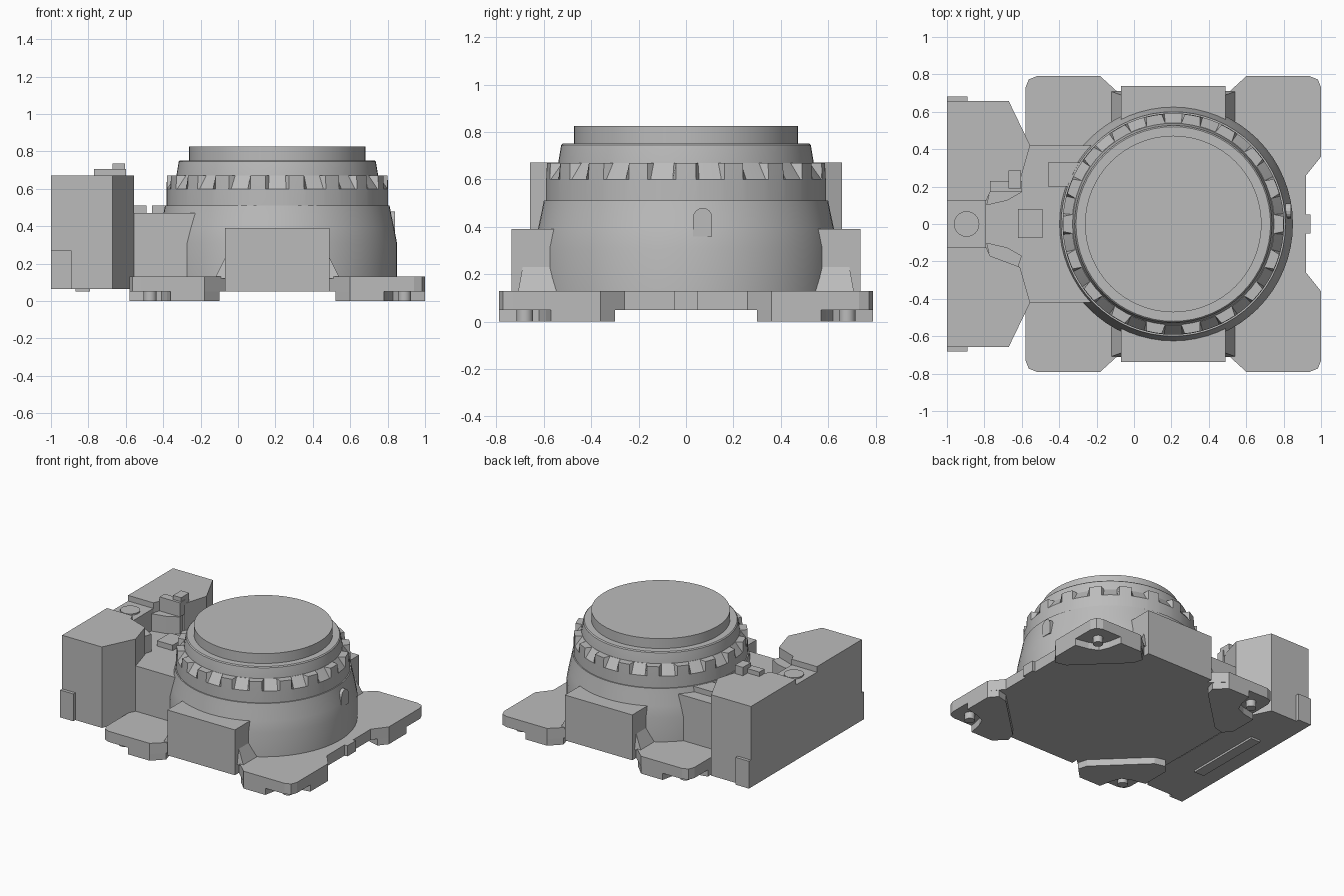
import bpy, bmesh, math
from mathutils import Matrix

cube = bpy.data.objects.get("Cube")
if cube:
    bpy.data.objects.remove(cube)

grey = bpy.data.materials.new("plain grey")
grey.use_nodes = True
COLOUR = (0.5, 0.5, 0.5, 1)
grey.diffuse_color = COLOUR
grey.node_tree.nodes["Principled BSDF"].inputs["Base Color"].default_value = COLOUR

AXIS_X = 0.21   # vertical axis of the round housing


def finish(name, bm, smooth=False):
    bmesh.ops.recalc_face_normals(bm, faces=bm.faces[:])
    mesh = bpy.data.meshes.new(name)
    bm.to_mesh(mesh)
    bm.free()
    mesh.materials.append(grey)
    ob = bpy.data.objects.new(name, mesh)
    bpy.context.collection.objects.link(ob)
    if smooth:
        bpy.ops.object.select_all(action="DESELECT")
        ob.select_set(True)
        bpy.context.view_layer.objects.active = ob
        bpy.ops.object.shade_smooth_by_angle(angle=math.radians(30))
    return ob


def prism(name, outline, z0, z1):
    bm = bmesh.new()
    face = bm.faces.new([bm.verts.new((x, y, z0)) for x, y in outline])
    ext = bmesh.ops.extrude_face_region(bm, geom=[face])["geom"]
    for v in ext:
        if isinstance(v, bmesh.types.BMVert):
            v.co.z = z1
    return finish(name, bm)


def box(name, x0, x1, y0, y1, z0, z1):
    return prism(name, [(x0, y0), (x1, y0), (x1, y1), (x0, y1)], z0, z1)


def cylinder(name, x, y, r, z0, z1, sides=24):
    bm = bmesh.new()
    bmesh.ops.create_cone(bm, cap_ends=True, segments=sides, radius1=r, radius2=r,
                          depth=z1 - z0, matrix=Matrix.Translation((x, y, (z0 + z1) / 2)))
    return finish(name, bm, True)


def revolve(name, columns):
    """Skin a closed ring of (angle, [(radius, z)...]) columns and cap both ends."""
    bm = bmesh.new()
    rings = [[bm.verts.new((AXIS_X + r * math.cos(a), r * math.sin(a), z)) for r, z in prof]
             for a, prof in columns]
    for i, col in enumerate(rings):
        nxt = rings[(i + 1) % len(rings)]
        for j in range(len(col) - 1):
            bm.faces.new((col[j], nxt[j], nxt[j + 1], col[j + 1]))
    bm.faces.new([c[0] for c in rings])
    bm.faces.new([c[-1] for c in rings])
    return finish(name, bm, True)


def lathe(name, profile, sides=64):
    return revolve(name, [(2 * math.pi * i / sides, profile) for i in range(sides)])


def mirrored(points):
    return points + [(x, -y) for x, y in reversed(points)]


# Round housing, collar and cap
lathe("housing", [(0.64, 0.1), (0.64, 0.31), (0.625, 0.39), (0.61, 0.46), (0.6, 0.512)])
lathe("collar", [(0.54, 0.65), (0.538, 0.68), (0.527, 0.745), (0.52, 0.752), (0.483, 0.752)])
lathe("cap", [(0.472, 0.72), (0.472, 0.826)])

# Notched grip ring
tooth = [(0.592, 0.5), (0.592, 0.6), (0.59, 0.67), (0.53, 0.67)]
notch = [(0.592, 0.5), (0.592, 0.6), (0.541, 0.67), (0.53, 0.67)]
NOTCHES = 18
columns = []
for n in range(NOTCHES):
    for frac, prof in ((-0.3, tooth), (-0.23, notch), (0, notch),
                       (0.23, notch), (0.3, tooth), (0.5, tooth)):
        columns.append(((n + frac) * 2 * math.pi / NOTCHES - math.pi / 2, prof))
revolve("grip_ring", columns)

# Base plate with rounded corners and waisted sides
half = [(-0.58, 0.73), (-0.563, 0.773), (-0.52, 0.79), (-0.18, 0.79), (-0.07, 0.69),
        (0.49, 0.69), (0.6, 0.79), (0.94, 0.79), (0.983, 0.773), (1, 0.73),
        (1, 0.36), (0.92, 0.26)]
prism("base_plate", mirrored(half), 0.05, 0.13)
box("front_tab", 0.9, 0.943, -0.05, 0.05, 0.05, 0.13)

# Corner feet, given as distances inward from the corner
foot = [(0, 0.22), (0, 0.43), (0.05, 0.49), (0.13, 0.47), (0.46, 0.15), (0.48, 0.08),
        (0.4, 0), (0.22, 0), (0.2, 0.1), (0.17, 0.17), (0.1, 0.2)]
for end, cx, sx in (("rear", -0.58, 1), ("front", 1, -1)):
    for side, sy in (("left", 1), ("right", -1)):
        prism(f"{end}_{side}_foot",
              [(cx + sx * u, sy * (0.79 - v)) for u, v in foot], 0, 0.055)
        cylinder(f"{end}_{side}_foot_pin", cx + sx * 0.11, sy * 0.68, 0.035, 0, 0.055)

# Side blocks with sloped fillets at their foot
for side, s in (("left", 1), ("right", -1)):
    box(f"{side}_side_block", -0.07, 0.49, s * 0.3, s * 0.737, 0.05, 0.39)
    for end, x, d in (("rear", -0.07, -1), ("front", 0.49, 1)):
        bm = bmesh.new()
        pts = [(x, 0.71, 0.12), (x + d * 0.055, 0.71, 0.12),
               (x, 0.69, 0.23), (x, 0.5, 0.12), (x + d * 0.055, 0.5, 0.12), (x, 0.5, 0.23)]
        for p in pts:
            bm.verts.new((p[0], s * p[1], p[2]))
        bmesh.ops.convex_hull(bm, input=bm.verts[:])
        finish(f"{side}_{end}_fillet", bm)

# Bridge between the housing and the rear box
box("bridge", -0.6, -0.1, -0.42, 0.42, 0.1, 0.47)
box("bridge_small_pad", -0.62, -0.49, -0.075, 0.08, 0.46, 0.51)
box("bridge_large_pad", -0.46, -0.2, 0.2, 0.33, 0.46, 0.51)

# Rear box: lower body, then two towers around a central channel
prism("rear_box_body", mirrored([(-1, 0.658), (-0.67, 0.658), (-0.555, 0.42), (-0.6, 0.25)]),
      0.065, 0.47)
for side, s in (("left", 1), ("right", -1)):
    tower = [(-1, 0.125), (-1, 0.658), (-0.67, 0.658), (-0.555, 0.42),
             (-0.61, 0.23), (-0.77, 0.17), (-0.79, 0.125)]
    prism(f"{side}_tower", [(x, s * y) for x, y in tower], 0.46, 0.672)
    box(f"{side}_corner_clip", -1, -0.89, s * 0.64, s * 0.682, 0.065, 0.27)
    prism(f"{side}_channel_step",
          [(x, s * y) for x, y in ((-0.79, 0.1), (-0.68, 0.125), (-0.6, 0.17),
                                   (-0.62, 0.23), (-0.77, 0.18))], 0.46, 0.6)
box("channel_floor", -1, -0.79, -0.13, 0.13, 0.46, 0.63)
cylinder("channel_button", -0.895, 0, 0.068, 0.6, 0.64)
box("latch_base", -0.77, -0.6, 0.17, 0.23, 0.6, 0.705)
box("latch_tip", -0.672, -0.605, 0.19, 0.285, 0.66, 0.735)
box("underside_rib", -0.87, -0.79, -0.3, 0.3, 0.05, 0.08)

# Arched nub on the front of the housing
bm = bmesh.new()
arch = [(0.03, 0.36), (0.11, 0.36)]
arch += [(0.07 + 0.04 * math.cos(t * math.pi / 8), 0.44 + 0.04 * math.sin(t * math.pi / 8))
         for t in range(9)]
face = bm.faces.new([bm.verts.new((0.75, y, z)) for y, z in arch])
for v in bmesh.ops.extrude_face_region(bm, geom=[face])["geom"]:
    if isinstance(v, bmesh.types.BMVert):
        v.co.x = 0.84
finish("arched_nub", bm)
